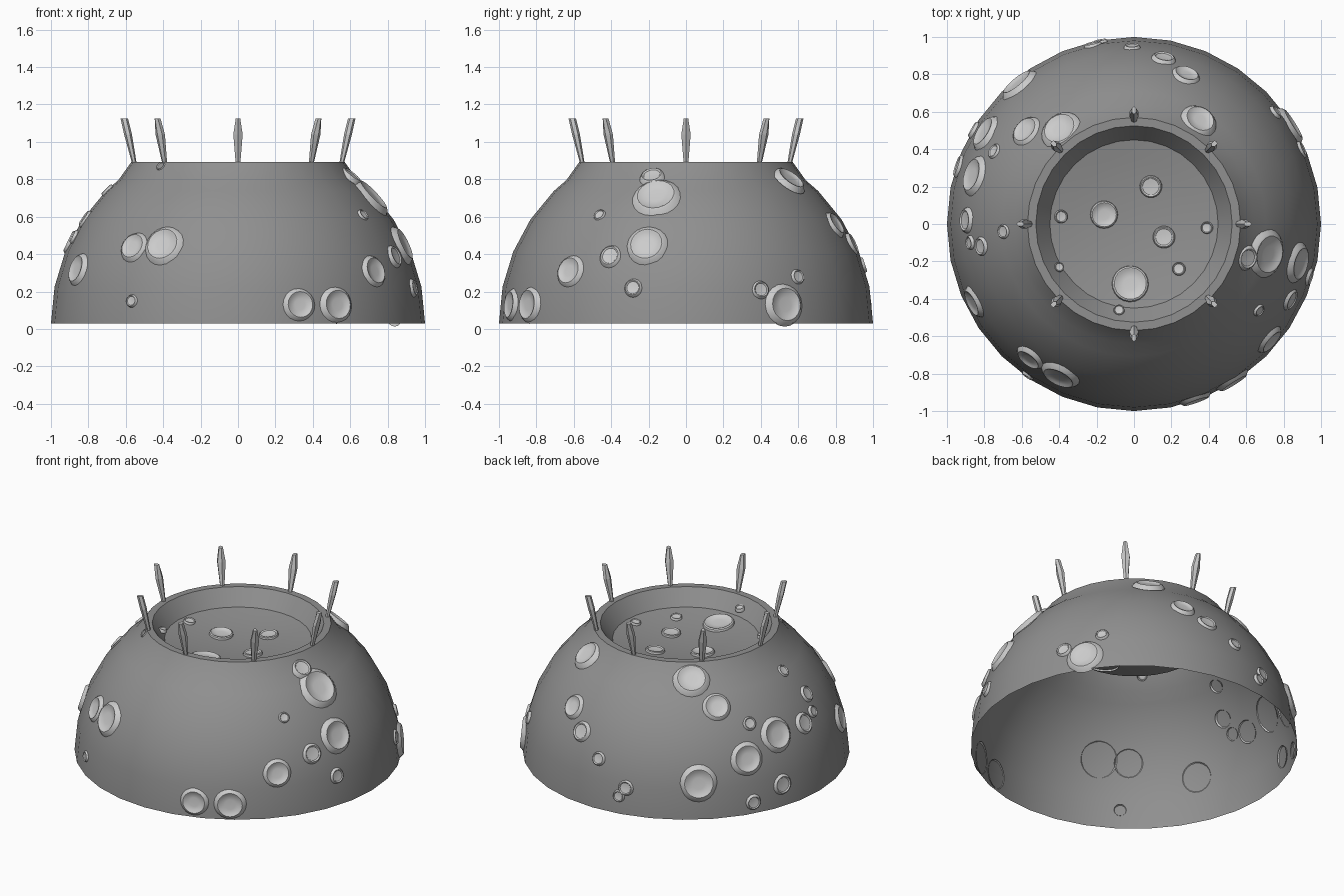
import bpy, bmesh, math
from mathutils import Vector, Matrix

if "Cube" in bpy.data.objects:
    bpy.data.objects.remove(bpy.data.objects["Cube"])

CZ = 0.03  # height of the dome's centre


def finish(bm, name, angle=None, recalc=True, mat=None):
    if recalc:
        bmesh.ops.recalc_face_normals(bm, faces=bm.faces)
    me = bpy.data.meshes.new(name)
    bm.to_mesh(me)
    bm.free()
    ob = bpy.data.objects.new(name, me)
    bpy.context.collection.objects.link(ob)
    if mat:
        me.materials.append(mat)
    if angle:
        bpy.context.view_layer.objects.active = ob
        ob.select_set(True)
        bpy.ops.object.shade_smooth_by_angle(angle=math.radians(angle))
        ob.select_set(False)
    return ob


def lathe(bm, profile, n, mat=Matrix()):
    """Spin (radius, height) points; a zero radius closes the surface."""
    prev = None
    for r, h in profile:
        if r == 0:
            cur = [bm.verts.new(mat @ Vector((0, 0, h)))] * n
        else:
            cur = [bm.verts.new(mat @ Vector((r * math.cos(2 * math.pi * i / n),
                                              r * math.sin(2 * math.pi * i / n), h)))
                   for i in range(n)]
        if prev:
            for i in range(n):
                j = (i + 1) % n
                ring = [prev[i], prev[j], cur[j], cur[i]]
                bm.faces.new(ring[:3] if r == 0 else ring)
        prev = cur


def floor_z(r):
    """Shallow bowl sunk into the top."""
    return 0.745 + 0.045 * (r / 0.45) ** 2


# open dome with raised rim and sunken bowl
dark = bpy.data.materials.new("dark_grey")
dark.diffuse_color = (0.28, 0.28, 0.28, 1)
dark.use_nodes = True
dark.node_tree.nodes["Principled BSDF"].inputs["Base Color"].default_value = dark.diffuse_color
profile = [(math.cos(math.radians(a)), CZ + math.sin(math.radians(a)))
           for a in (0, 11.25, 22.5, 33.75, 45)]
profile += [(0.64, 0.795), (0.57, 0.893), (0.525, 0.893)]
profile += [(r, floor_z(r)) for r in (0.45, 0.35, 0.24, 0.12)] + [(0, floor_z(0))]
bm = bmesh.new()
lathe(bm, profile, 32)
finish(bm, "dome_shell", 30, recalc=False, mat=dark)


def crater(bm, pos, normal, R, skirt=1.27):
    """Raised lip with a shallow dish inside."""
    mat = Matrix.Translation(pos) @ normal.to_track_quat('Z', 'Y').to_matrix().to_4x4()
    h = 0.008 + 0.1 * R
    lathe(bm, [(R * skirt, -0.012), (R * 1.05, h * 0.7), (R * 0.95, h), (R * 0.88, h * 0.9),
               (R * 0.8, h * 0.55), (R * 0.4, h * 0.4), (0, h * 0.35)], 20, mat)


# craters seen from the front: x, z, size (y follows from the sphere)
front = [(-.86, .32, .075), (-.56, .44, .07), (-.40, .45, .09), (-.57, .15, .03),
         (.33, .13, .073), (.53, .13, .08), (.73, .31, .073), (.67, .61, .03),
         (.84, .39, .053), (.94, .22, .042)]
# craters seen from the right: y, z, size
right = [(-.16, .71, .105), (-.18, .81, .055), (-.21, .45, .09), (.55, .79, .08),
         (.53, .13, .092), (.40, .21, .042), (.60, .28, .035)]
# craters seen from above: x, y, size
top = [(.28, .80, .065), (.16, .89, .055), (-.01, .95, .038), (-.39, .50, .09),
       (-.58, .50, .073), (-.75, .39, .037), (-.86, .26, .09), (-.80, .49, .085),
       (-.62, .75, .093), (-.70, -.04, .035), (-.82, -.12, .045), (-.88, -.10, .033),
       (-.90, .02, .058), (-.22, .96, .042), (-.18, .977, .033), (-.94, .31, .055),
       (-.86, .505, .042)]


def other(a, b):
    return math.sqrt(max(0.0, 1 - a * a - b * b))


dirs = [(Vector((x, -other(x, z - CZ), z - CZ)), s) for x, z, s in front]
dirs += [(Vector((other(y, z - CZ), y, z - CZ)), s) for y, z, s in right]
dirs += [(Vector((x, y, other(x, y))), s) for x, y, s in top]
bm = bmesh.new()
for d, s in dirs:
    d.normalize()
    lift = 1.009 if d.z > 0.72 else 0.996   # clear the raised rim
    crater(bm, d * lift + Vector((0, 0, CZ)), d, s)
crater(bm, Vector((-.41, -.41, .868)), Vector((-.57, -.57, .58)), .025)
finish(bm, "dome_craters", 40)

# craters on the sunken bowl: x, y, size
floor = [(.09, .20, .055), (-.16, .05, .068), (.16, -.07, .055), (.24, -.24, .033),
         (-.02, -.32, .09), (-.39, .04, .033), (.39, -.02, .03), (-.40, -.23, .024),
         (-.08, -.46, .027)]
bm = bmesh.new()
for x, y, s in floor:
    r = math.hypot(x, y)
    slope = 0.2 * r / 0.45
    wall = max(0, r + s - .45) * 0.9
    crater(bm, Vector((x, y, floor_z(r) + .004 + wall)),
           Vector((-x / r * slope, -y / r * slope, 1)).normalized(), s, 1.12)
finish(bm, "floor_craters", 40)

# eight outward-leaning blades around the rim: radius, height, half depth, half width
sections = [(.553, .88, .012, .012), (.588, 1.04, .021, .025), (.608, 1.125, .020, .012)]
bm = bmesh.new()
for k in range(8):
    rot = Matrix.Rotation(k * math.pi / 4, 4, 'Z')
    rings = [[bm.verts.new(rot @ Vector((r + hr * math.cos(a * math.pi / 3),
                                         hw * math.sin(a * math.pi / 3) / 0.866, z)))
              for a in range(6)] for r, z, hr, hw in sections]
    for a, b in zip(rings, rings[1:]):
        for i in range(6):
            j = (i + 1) % 6
            bm.faces.new((a[i], a[j], b[j], b[i]))
    bm.faces.new(rings[0][::-1])
    bm.faces.new(rings[-1])
finish(bm, "rim_blades")
